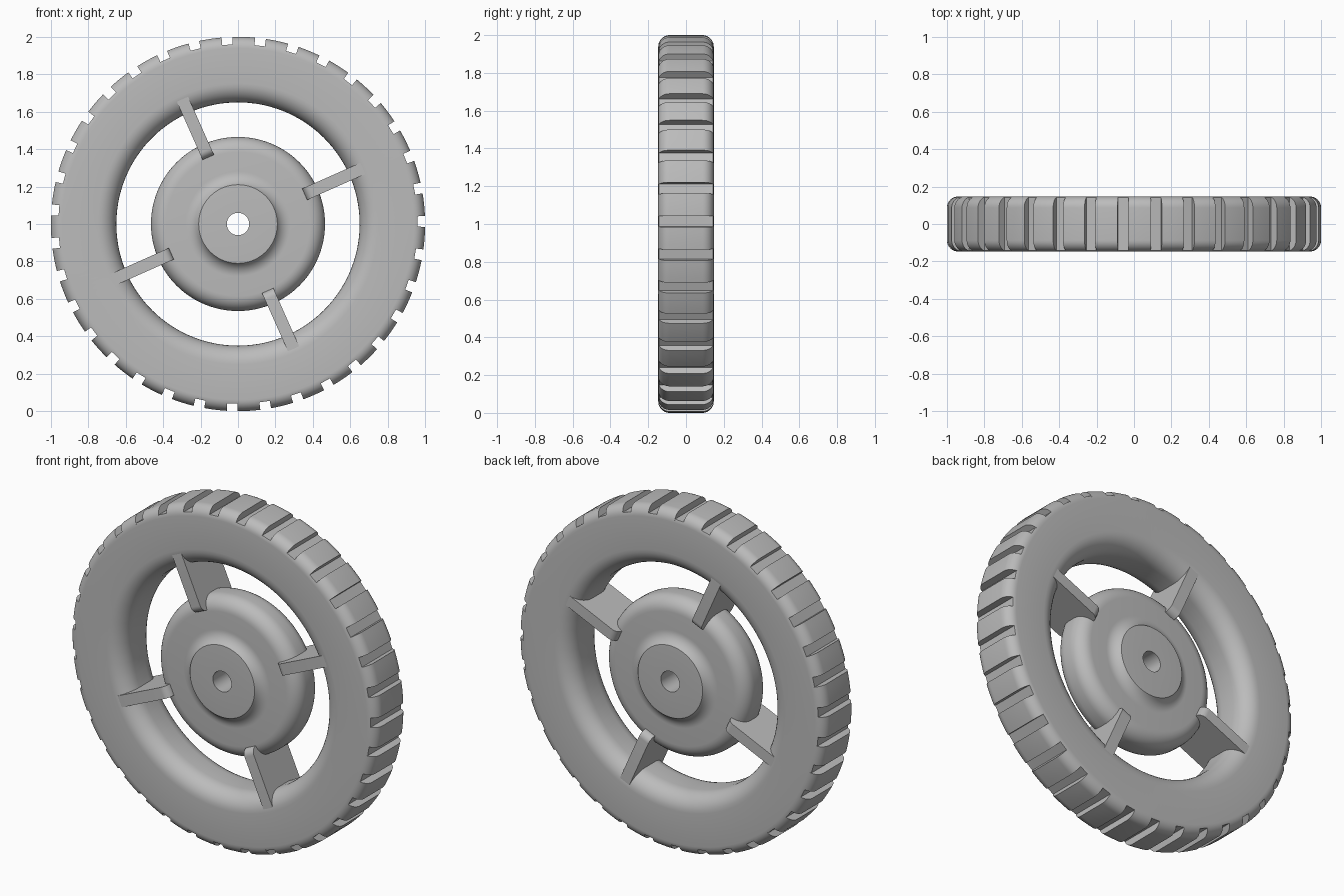
import bpy, bmesh, math
from math import cos, sin, pi, radians

cube = bpy.data.objects.get("Cube")
if cube:
    bpy.data.objects.remove(cube, do_unlink=True)

HALF = 0.147      # half width of the wheel
GROOVES = 35
FLOOR = 0.96      # radius of the groove floors

grey = bpy.data.materials.new("plain_grey")
grey.use_nodes = True
colour = (0.5, 0.5, 0.5, 1)
grey.diffuse_color = colour
grey.node_tree.nodes["Principled BSDF"].inputs["Base Color"].default_value = colour


def arc(cr, cy, radius, start, end, steps=8):
    """Points of a fillet in the (radius, y) plane, angles in degrees."""
    angles = [radians(start + (end - start) * i / steps) for i in range(steps + 1)]
    return [(cr + radius * cos(a), cy + radius * sin(a)) for a in angles]


def mirrored(half):
    """Close a half profile by reflecting it across y = 0."""
    return half + [(r, -y) for r, y in reversed(half)]


def finish(bm, name):
    bmesh.ops.remove_doubles(bm, verts=bm.verts, dist=0.0002)
    bmesh.ops.recalc_face_normals(bm, faces=bm.faces)
    mesh = bpy.data.meshes.new(name)
    bm.to_mesh(mesh)
    bm.free()
    mesh.materials.append(grey)
    obj = bpy.data.objects.new(name, mesh)
    bpy.context.collection.objects.link(obj)
    bpy.ops.object.select_all(action='DESELECT')
    obj.select_set(True)
    bpy.context.view_layer.objects.active = obj
    bpy.ops.object.shade_smooth_by_angle(angle=radians(30))
    return obj


def revolve(name, sections):
    """Join closed profiles, each at its own angle, around the axle."""
    bm = bmesh.new()
    rings = [[bm.verts.new((r * cos(a), y, 1 + r * sin(a))) for r, y in prof]
             for a, prof in sections]
    for i, ring in enumerate(rings):
        after = rings[(i + 1) % len(rings)]
        for j in range(len(ring)):
            k = (j + 1) % len(ring)
            bm.faces.new((ring[j], ring[k], after[k], after[j]))
    return finish(bm, name)


# Tyre: rounded ring with straight grooves cut across the tread
inner, outer = 0.10, 0.06
tyre = mirrored(arc(0.65 + inner, HALF - inner, inner, 180, 90)
                + arc(1 - outer, HALF - outer, outer, 90, 0))
grooved = [(min(r, FLOOR), y) for r, y in tyre]
pitch = 2 * pi / GROOVES
half_groove = 0.029
sections = []
for g in range(GROOVES):
    mid = radians(0.8) + g * pitch
    sections += [(mid - half_groove, grooved), (mid + half_groove, grooved)]
    block = pitch - 2 * half_groove
    sections += [(mid + half_groove + block * s / 4, tyre) for s in range(5)]
revolve("tyre", sections)

# Hub: rounded disc flaring up to a flat boss with an axle hole
face, edge = 0.105, 0.08
hub = mirrored([(0.06, HALF), (0.20, HALF)]
               + arc(0.28, face + 0.08, 0.08, 209, 270)
               + arc(0.465 - edge, face - edge, edge, 90, 0))
revolve("hub", [(2 * pi * i / 96, hub) for i in range(96)])

# Spokes: four flat plates with rounded inner corners
spoke_in, spoke_out, corner, half_thick = 0.39, 0.75, 0.04, 0.033
plate = mirrored([(spoke_out, HALF - 0.002)]
                 + arc(spoke_in + corner, HALF - 0.002 - corner, corner, 90, 180))
for n in range(4):
    a = radians(24 + 90 * n)
    bm = bmesh.new()
    sides = [[bm.verts.new((r * cos(a) - t * sin(a), y, 1 + r * sin(a) + t * cos(a)))
              for r, y in plate] for t in (-half_thick, half_thick)]
    for side in sides:
        bm.faces.new(side)
    for j in range(len(plate)):
        k = (j + 1) % len(plate)
        bm.faces.new((sides[0][j], sides[0][k], sides[1][k], sides[1][j]))
    finish(bm, f"spoke_{n + 1}")
